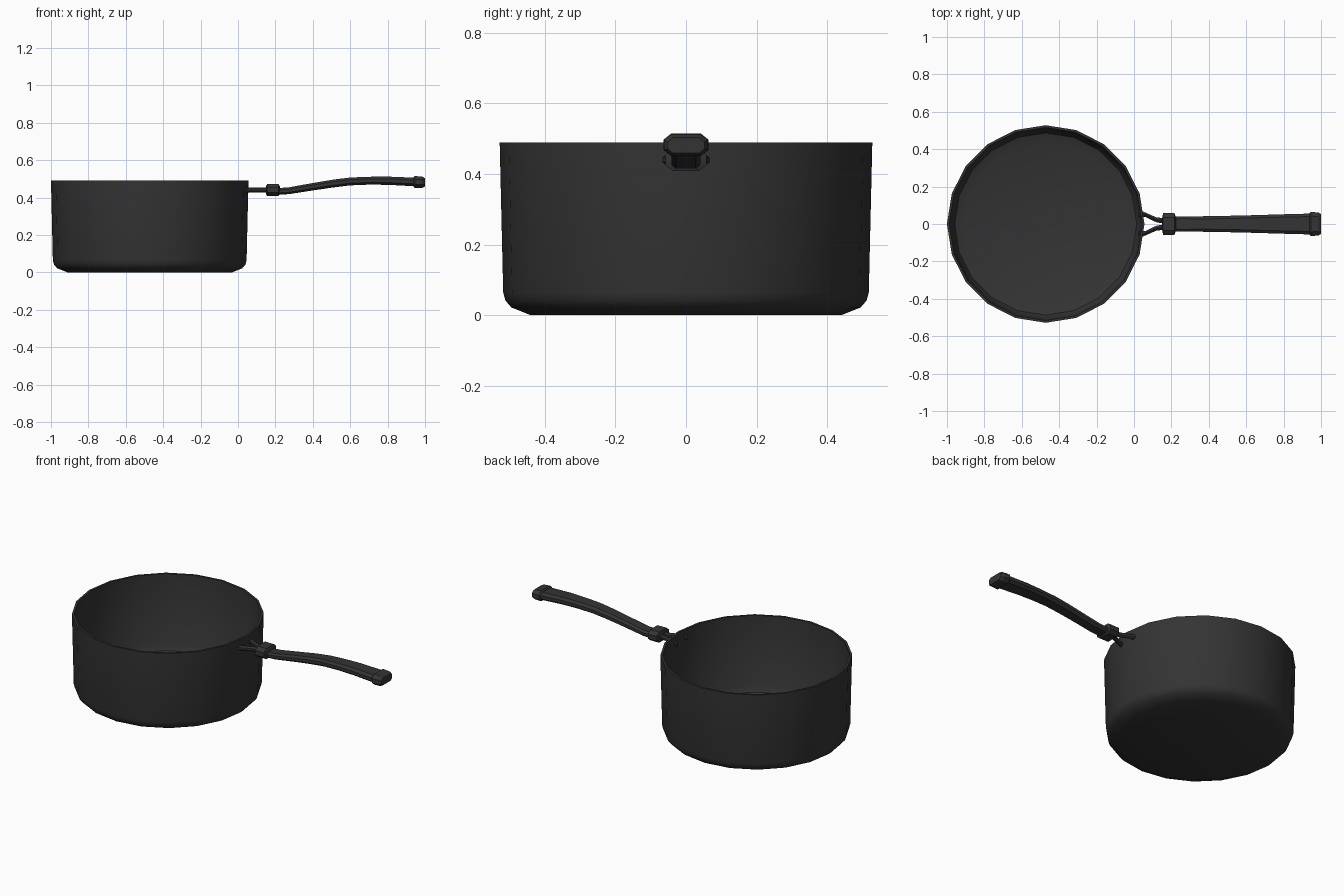
import bpy, bmesh, math

if "Cube" in bpy.data.objects:
    bpy.data.objects.remove(bpy.data.objects["Cube"])

mat = bpy.data.materials.new("dark_iron")
mat.diffuse_color = (0.034, 0.034, 0.034, 1)
mat.use_nodes = True
mat.node_tree.nodes["Principled BSDF"].inputs["Base Color"].default_value = mat.diffuse_color
mat.roughness = 0.6


def finish(name, bm, angle):
    bmesh.ops.recalc_face_normals(bm, faces=bm.faces)
    me = bpy.data.meshes.new(name)
    bm.to_mesh(me)
    bm.free()
    me.materials.append(mat)
    ob = bpy.data.objects.new(name, me)
    bpy.context.collection.objects.link(ob)
    bpy.ops.object.select_all(action='DESELECT')
    ob.select_set(True)
    bpy.context.view_layer.objects.active = ob
    bpy.ops.object.shade_smooth_by_angle(angle=math.radians(angle))
    return ob


def skin(bm, rings):
    # join successive rings with quads and cap both ends
    vs = [[bm.verts.new(p) for p in r] for r in rings]
    n = len(vs[0])
    for a, b in zip(vs, vs[1:]):
        for i in range(n):
            j = (i + 1) % n
            bm.faces.new((a[i], a[j], b[j], b[i]))
    bm.faces.new(vs[0])
    bm.faces.new(vs[-1])


def loft(name, stations, ch=0.35, angle=25):
    # octagonal chamfered sections: (x, y centre, z centre, half width, half height)
    rings = []
    for x, y, z, w, h in stations:
        c = h * ch * 2 if h * ch * 2 < w else w * 0.5
        d = h * ch * 1.6
        pts = [(w, h - d), (w - c, h), (c - w, h), (-w, h - d),
               (-w, d - h), (c - w, -h), (w - c, -h), (w, d - h)]
        rings.append([(x, y + p, z + q) for p, q in pts])
    bm = bmesh.new()
    skin(bm, rings)
    return finish(name, bm, angle)


# pot: 20-sided lathe, outside from the base up, then down the inside
CX, N = -0.472, 20
profile = [(0.44, 0.0), (0.495, 0.022), (0.512, 0.042), (0.518, 0.065), (0.528, 0.49),
           (0.515, 0.49), (0.505, 0.068), (0.487, 0.035), (0.435, 0.015)]
bm = bmesh.new()
skin(bm, [[(CX + r * math.cos(2 * math.pi * i / N), r * math.sin(2 * math.pi * i / N), z)
           for i in range(N)] for r, z in profile])
finish("pot", bm, 40)

# forked bracket and rivets
for s, side in ((1, "left"), (-1, "right")):
    loft("prong_" + side, [(0.036, s * 0.054, 0.44, 0.014, 0.016),
                           (0.06, s * 0.050, 0.44, 0.012, 0.014),
                           (0.12, s * 0.022, 0.44, 0.013, 0.014),
                           (0.17, s * 0.016, 0.44, 0.015, 0.014)])
    bm = bmesh.new()
    skin(bm, [[(x, s * 0.05 + r * math.cos(a), 0.44 + r * math.sin(a))
               for a in [k * math.pi / 4 for k in range(8)]]
              for x, r in ((0.05, 0.016), (0.032, 0.016), (0.025, 0.009))])
    finish("rivet_" + side, bm, 40)

# collar
loft("collar", [(0.150, 0, 0.44, 0.030, 0.022), (0.156, 0, 0.44, 0.058, 0.032),
                (0.216, 0, 0.44, 0.058, 0.032), (0.224, 0, 0.44, 0.036, 0.020)])

# curved grip
grip = [(0.20, 0.432, 0.040, 0.018), (0.27, 0.436, 0.041, 0.018), (0.33, 0.446, 0.041, 0.019),
        (0.42, 0.461, 0.042, 0.020), (0.51, 0.475, 0.044, 0.021), (0.60, 0.486, 0.046, 0.021),
        (0.70, 0.490, 0.049, 0.021), (0.80, 0.490, 0.052, 0.022), (0.95, 0.483, 0.056, 0.023)]
loft("grip", [(x, 0, z, w, h) for x, z, w, h in grip])

# end cap
loft("end_cap", [(0.938, 0, 0.483, 0.056, 0.025), (0.945, 0, 0.483, 0.064, 0.032),
                 (0.985, 0, 0.482, 0.062, 0.030), (1.0, 0, 0.481, 0.052, 0.022)])
